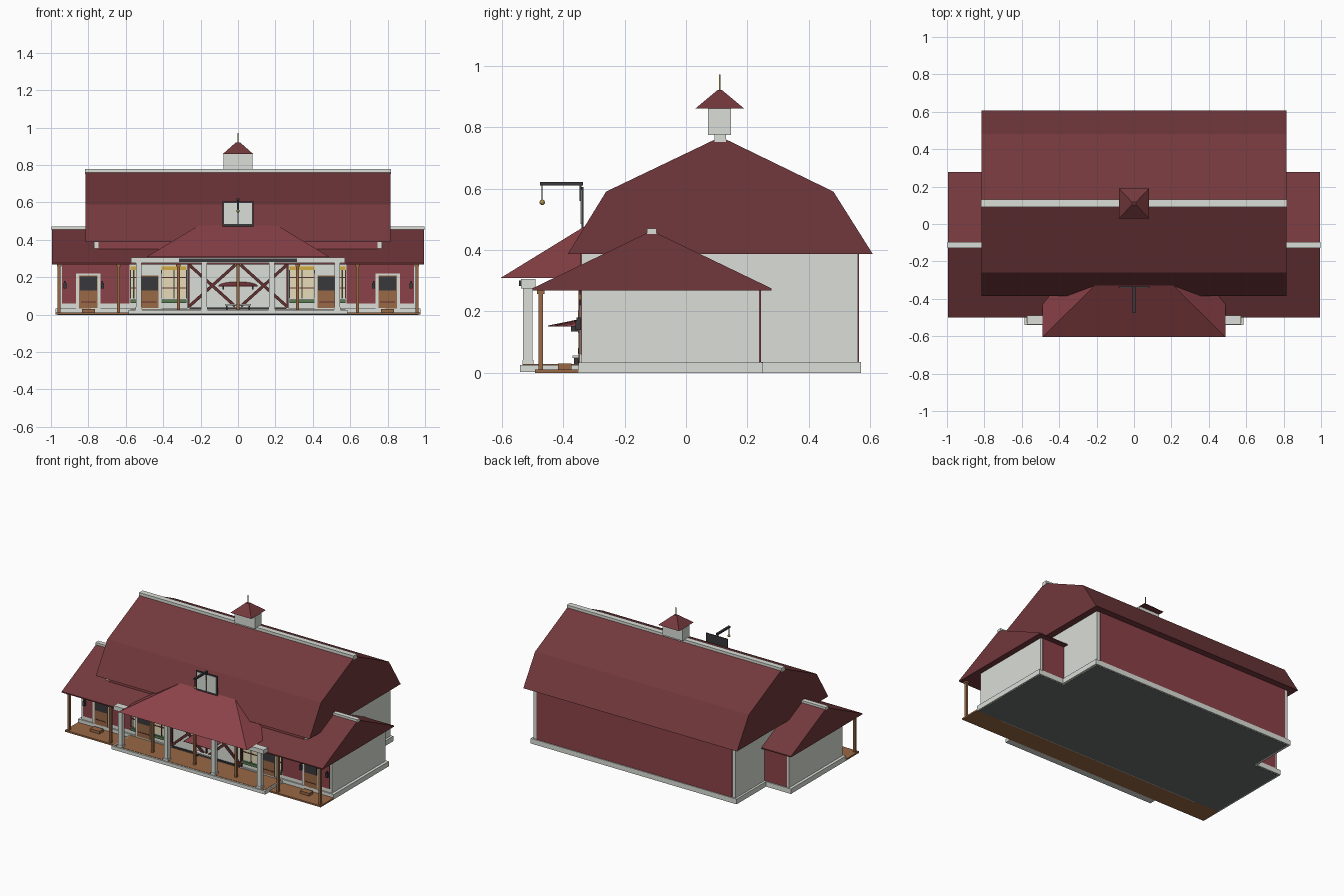
import bpy, bmesh, math
from mathutils import Vector

if "Cube" in bpy.data.objects:
    bpy.data.objects.remove(bpy.data.objects["Cube"])

COL = dict(roof=(0.17, 0.04, 0.045), wall=(0.26, 0.055, 0.065), white=(0.7, 0.73, 0.68), wood=(0.32, 0.14, 0.06),
           dark=(0.04, 0.04, 0.045), cream=(0.8, 0.72, 0.48), yellow=(0.65, 0.42, 0.06), green=(0.1, 0.2, 0.08),
           brace=(0.12, 0.03, 0.03), slab=(0.14, 0.16, 0.15), brass=(0.4, 0.28, 0.08))
MATS = {}
for k, c in COL.items():
    MATS[k] = bpy.data.materials.new(k)
    MATS[k].diffuse_color = (*c, 1)


def mesh(name, verts, faces, mat):
    me = bpy.data.meshes.new(name)
    me.from_pydata(verts, [], faces)
    bm = bmesh.new()
    bm.from_mesh(me)
    bmesh.ops.recalc_face_normals(bm, faces=bm.faces)
    bm.to_mesh(me)
    bm.free()
    me.materials.append(MATS[mat])
    ob = bpy.data.objects.new(name, me)
    bpy.context.collection.objects.link(ob)
    return ob


def box(name, x0, x1, y0, y1, z0, z1, mat):
    prism(name, [(y0, z0), (y1, z0), (y1, z1), (y0, z1)], x0, x1, mat)


def pair(name, x0, x1, *rest):
    """Box and its mirror image across x = 0."""
    box(name + "_right", x0, x1, *rest)
    box(name + "_left", -x1, -x0, *rest)


def prism(name, prof, x0, x1, mat):
    """Extrude a y-z profile along x."""
    n = len(prof)
    v = [(x, y, z) for x in (x0, x1) for y, z in prof]
    f = [list(range(n)), list(range(n, 2 * n))] + [[i, (i + 1) % n, n + (i + 1) % n, n + i] for i in range(n)]
    return mesh(name, v, f, mat)


def hip(name, bot, top, z0, z1, mat):
    """Hip solid between two rectangles (x0, x1, y0, y1)."""
    def rect(r, z):
        return [(r[0], r[2], z), (r[1], r[2], z), (r[1], r[3], z), (r[0], r[3], z)]
    f = [[0, 1, 2, 3], [4, 5, 6, 7]] + [[i, (i + 1) % 4, 4 + (i + 1) % 4, 4 + i] for i in range(4)]
    return mesh(name, rect(bot, z0) + rect(top, z1), f, mat)


def bar(name, a, b, w, y, t, mat):
    """Flat diagonal board between two x-z points."""
    a, b = Vector(a), Vector(b)
    d = (b - a).normalized() * w / 2
    p = Vector((-d.y, d.x))
    q = [a + p, b + p, b - p, a - p]
    v = [(c.x, yy, c.y) for yy in (y, y + t) for c in q]
    mesh(name, v, [[0, 1, 2, 3], [4, 5, 6, 7]] + [[i, (i + 1) % 4, 4 + (i + 1) % 4, 4 + i] for i in range(4)], mat)


F = -0.34  # front wall plane

# foundations and bodies
box("main_foundation", -0.785, 0.785, -0.35, 0.57, 0, 0.035, "white")
box("wing_foundation", -0.975, 0.975, -0.35, 0.25, 0, 0.034, "white")
box("main_body", -0.77, 0.77, F, 0.56, 0.03, 0.39, "white")
box("wing_body", -0.955, 0.955, F, 0.24, 0.03, 0.272, "white")
box("main_floor_slab", -0.77, 0.77, -0.345, 0.56, -0.001, 0.01, "slab")
box("wing_floor_slab", -0.965, 0.965, -0.345, 0.24, -0.001, 0.01, "slab")

# red cladding leaving white corner boards
box("main_back_cladding", -0.745, 0.745, 0.558, 0.564, 0.035, 0.388, "wall")
box("main_front_cladding", -0.745, 0.745, F - 0.004, F, 0.3, 0.388, "wall")
pair("wing_back_cladding", 0.77, 0.94, 0.238, 0.244, 0.035, 0.271, "wall")
pair("wing_front_cladding", 0.58, 0.94, F - 0.004, F, 0.06, 0.271, "wall")

# roofs
prism("main_gambrel_roof", [(-0.385, 0.387), (-0.26, 0.59), (0.095, 0.76), (0.13, 0.76), (0.48, 0.59), (0.608, 0.387)],
      -0.815, 0.815, "roof")
box("main_ridge_cap", -0.818, 0.818, 0.092, 0.13, 0.752, 0.778, "white")
prism("wing_gable_roof", [(-0.5, 0.268), (-0.5, 0.275), (-0.125, 0.456), (-0.098, 0.456), (0.278, 0.275), (0.278, 0.268)],
      -0.995, 0.995, "roof")
box("wing_ridge_cap", -0.998, 0.998, -0.127, -0.096, 0.452, 0.47, "white")
hip("porch_hip_roof", (-0.49, 0.49, -0.605, -0.3), (-0.205, 0.205, -0.325, -0.3), 0.308, 0.48, "wall")

# cupola
box("cupola_box", -0.078, 0.078, 0.072, 0.147, 0.775, 0.862, "white")
hip("cupola_roof", (-0.08, 0.08, 0.03, 0.19), (-0.012, 0.012, 0.102, 0.118), 0.86, 0.92, "roof")
box("cupola_spire", -0.002, 0.002, 0.108, 0.112, 0.915, 0.972, "brass")

# loft door with hoist
box("loft_door_frame", -0.082, 0.082, F, -0.334, 0.46, 0.605, "dark")
pair("loft_door_leaf", 0.003, 0.074, F - 0.003, F, 0.484, 0.597, "white")
box("hoist_post", -0.005, 0.005, F - 0.006, F, 0.56, 0.615, "dark")
box("hoist_beam", -0.007, 0.007, -0.475, -0.335, 0.61, 0.622, "dark")
box("hoist_rope", -0.0015, 0.0015, -0.47, -0.467, 0.56, 0.612, "dark")
bpy.ops.mesh.primitive_uv_sphere_add(segments=10, ring_count=6, radius=0.009, location=(0, -0.468, 0.555))
bpy.context.object.name = "hoist_weight"
bpy.context.object.data.materials.append(MATS["brass"])

# decks
box("side_deck", -0.975, 0.975, -0.492, -0.345, 0, 0.011, "wood")
box("center_deck_rim", -0.585, 0.585, -0.54, -0.35, 0.002, 0.026, "white")
box("center_deck_boards", -0.575, 0.575, -0.53, -0.345, 0.02, 0.028, "wood")

# porch posts, columns and beam
for i in range(-3, 4):
    x = i * 0.319
    box("porch_post", x - 0.008, x + 0.008, -0.481, -0.465, 0.005, 0.27, "wood")
    box("porch_post_cap", x - 0.012, x + 0.012, -0.485, -0.461, 0.256, 0.27, "wood")
for x in (-0.53, -0.18, 0.18, 0.53):
    box("porch_column", x - 0.015, x + 0.015, -0.53, -0.5, 0.02, 0.29, "white")
    box("porch_column_base", x - 0.018, x + 0.018, -0.533, -0.497, 0.02, 0.042, "white")
box("porch_beam", -0.572, 0.572, -0.538, -0.49, 0.275, 0.305, "white")
box("porch_beam_panel", -0.315, 0.315, -0.543, -0.537, 0.282, 0.301, "dark")

# half-glazed doors, lanterns and steps
for x in (-0.8, -0.475, 0.475, 0.8):
    box("door_frame", x - 0.065, x + 0.065, F - 0.007, F, 0.028, 0.22, "white")
    box("door_leaf", x - 0.05, x + 0.05, F - 0.01, F, 0.03, 0.208, "wood")
    box("door_glass", x - 0.046, x + 0.046, F - 0.012, F, 0.13, 0.205, "dark")
    box("door_rail", x - 0.04, x + 0.04, F - 0.012, F, 0.065, 0.07, "brace")
for s in (-1, 1):
    for x in (0.725, 0.925):
        box("lantern", s * x - 0.008, s * x + 0.008, F - 0.02, F, 0.14, 0.17, "dark")
        box("lantern_cap", s * x - 0.004, s * x + 0.004, F - 0.016, F, 0.17, 0.18, "dark")
    box("door_step", s * 0.8 - 0.035, s * 0.8 + 0.035, -0.417, -0.373, 0.008, 0.03, "wood")

# shop windows with sill planting and yellow header
for s in (-1, 1):
    for x0, x1 in ((0.275, 0.41), (0.54, 0.575)):
        a, b = sorted((s * x0, s * x1))
        box("window_glow", a, b, F - 0.004, F, 0.09, 0.262, "cream")
        box("window_header", a, b, F - 0.008, F, 0.238, 0.256, "yellow")
        box("window_planting", a, b, F - 0.012, F, 0.062, 0.08, "green")
        for z in (0.195, 0.14):
            box("window_rail", a, b, F - 0.007, F, z, z + 0.006, "brace")
        for x in (a, (a + b) / 2, b):
            box("window_mullion", x - 0.003, x + 0.003, F - 0.007, F, 0.085, 0.238, "dark")

# braced barn doors
for s in (-1, 1):
    bar("barn_door_brace", (s * 0.015, 0.045), (s * 0.26, 0.265), 0.016, F - 0.01, 0.01, "brace")
    bar("barn_door_brace", (s * 0.015, 0.265), (s * 0.26, 0.045), 0.016, F - 0.01, 0.01, "brace")
    bar("barn_door_edge", (s * 0.265, 0.035), (s * 0.265, 0.27), 0.012, F - 0.01, 0.01, "brace")
box("barn_door_meeting_rail", -0.004, 0.004, F - 0.01, F, 0.035, 0.27, "brace")
box("barn_door_threshold", -0.26, 0.26, F - 0.012, F, 0.03, 0.038, "dark")

# small curved hood over the door
N = 10
prof = [(math.cos(math.pi * i / N) * 0.105, 0.152 + math.sin(math.pi * i / N) * 0.024) for i in range(N + 1)]
hv = [(x, F, z) for x, z in prof] + [(x, -0.45, 0.15 + (z - 0.152) * 0.15) for x, z in prof]
M = N + 1
mesh("door_hood", hv, [list(range(M)), list(range(M, 2 * M))] +
     [[i, (i + 1) % M, M + (i + 1) % M, M + i] for i in range(M)], "wall")
pair("hood_bracket", 0.075, 0.083, -0.375, F, 0.135, 0.155, "dark")
box("bench_top", -0.07, 0.07, -0.37, F, 0.048, 0.056, "white")
pair("bench_leg", 0.055, 0.063, -0.365, -0.345, 0.026, 0.05, "dark")

for m in bpy.data.materials:
    if m.users and not m.is_grease_pencil:
        m.use_nodes = True
        m.node_tree.nodes["Principled BSDF"].inputs["Base Color"].default_value = m.diffuse_color
